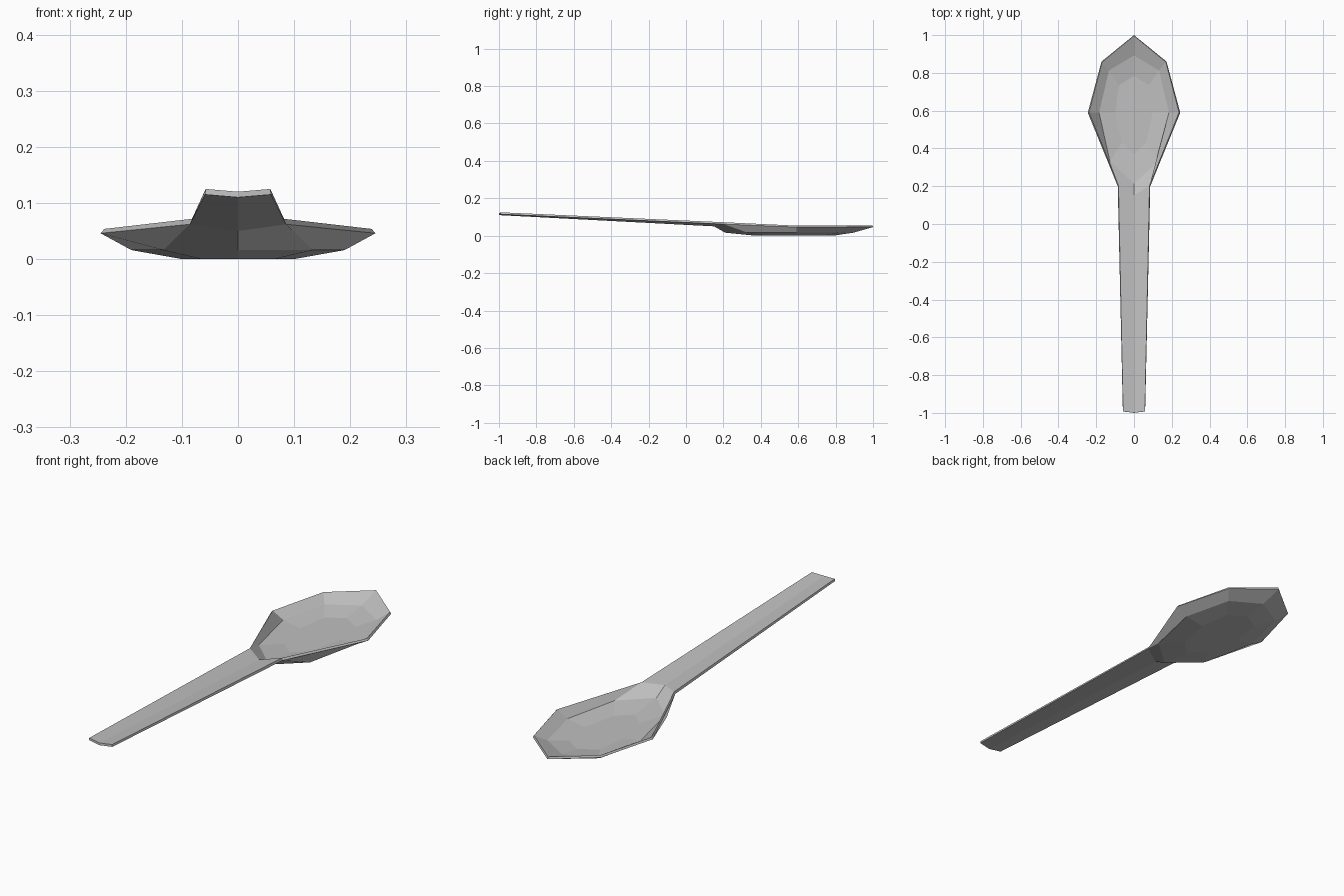
import bpy
import bmesh

cube = bpy.data.objects.get("Cube")
if cube:
    bpy.data.objects.remove(cube, do_unlink=True)

# Brushed grey metal
metal = bpy.data.materials.new("grey_metal")
metal.use_nodes = True
grey = (0.53, 0.53, 0.53, 1)
metal.diffuse_color = grey
metal.node_tree.nodes["Principled BSDF"].inputs["Base Color"].default_value = grey

# Half outlines of the underside, front to back: rim, wall foot, floor
rim = [(0, 0.15, 0.05), (0.086, 0.2, 0.062), (0.245, 0.59, 0.046),
       (0.172, 0.86, 0.046), (0, 1, 0.046)]
wall_foot = [(0, 0.21, 0.016), (0.133, 0.33, 0.016), (0.19, 0.59, 0.016),
             (0.135, 0.815, 0.016), (0, 0.895, 0.016)]
floor = [(0, 0.37, 0), (0.065, 0.43, 0), (0.1, 0.59, 0),
         (0.08, 0.735, 0), (0, 0.785, 0)]
handle_end = [(0, -1, 0.11), (0.059, -0.992, 0.115)]


def mirrored(half):
    """Close a half outline into a ring, counter-clockwise from above."""
    return half + [(-x, y, z) for x, y, z in half[-2:0:-1]]


bm = bmesh.new()
rings = [[bm.verts.new(p) for p in mirrored(h)] for h in (rim, wall_foot, floor)]

# Bowl: two bands of faces and a flat floor
for outer, inner in zip(rings, rings[1:]):
    for i in range(len(outer)):
        j = (i + 1) % len(outer)
        bm.faces.new((outer[i], outer[j], inner[j], inner[i]))
bm.faces.new(rings[-1])

# Handle: two long strips meeting in a shallow central groove
x, y, z = handle_end[1]
centre = bm.verts.new(handle_end[0])
left = bm.verts.new((x, y, z))
right = bm.verts.new((-x, y, z))
top = rings[0]
bm.faces.new((centre, left, top[1], top[0]))
bm.faces.new((right, centre, top[0], top[-1]))

mesh = bpy.data.meshes.new("spoon")
bm.to_mesh(mesh)
bm.free()
mesh.materials.append(metal)
spoon = bpy.data.objects.new("spoon", mesh)
bpy.context.collection.objects.link(spoon)

# Sheet thickness, grown upwards from the underside
solid = spoon.modifiers.new("thickness", "SOLIDIFY")
solid.thickness = 0.01
solid.offset = 1
solid.use_even_offset = True
